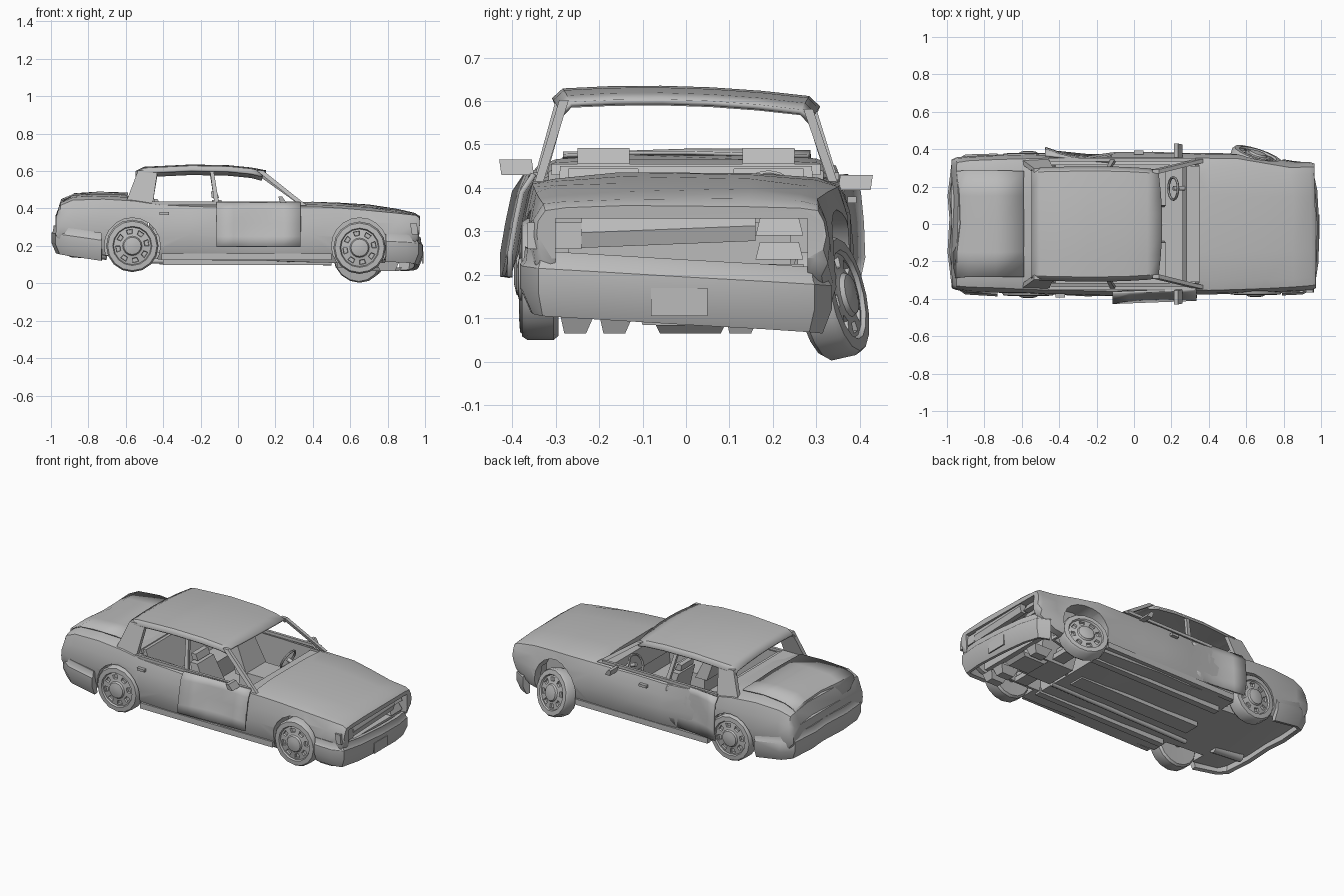
import bpy, bmesh, math, random
from mathutils import Vector, Matrix

random.seed(4)
if "Cube" in bpy.data.objects:
    bpy.data.objects.remove(bpy.data.objects["Cube"])

grey = bpy.data.materials.new("plain grey")
grey.use_nodes = True
grey.diffuse_color = (0.5, 0.5, 0.5, 1)
grey.node_tree.nodes["Principled BSDF"].inputs["Base Color"].default_value = (0.5, 0.5, 0.5, 1)


def activate(ob):
    bpy.ops.object.select_all(action='DESELECT')
    ob.select_set(True)
    bpy.context.view_layer.objects.active = ob


def finish(name, bm, angle=35):
    bmesh.ops.recalc_face_normals(bm, faces=bm.faces)
    mesh = bpy.data.meshes.new(name)
    bm.to_mesh(mesh)
    bm.free()
    ob = bpy.data.objects.new(name, mesh)
    bpy.context.collection.objects.link(ob)
    mesh.materials.append(grey)
    activate(ob)
    bpy.ops.object.shade_smooth_by_angle(angle=math.radians(angle))
    return ob


def loft(name, rings, closed=True, angle=35):
    """Skin a row of point rings; closed rings get end caps."""
    bm = bmesh.new()
    rows = [[bm.verts.new(p) for p in ring] for ring in rings]
    n = len(rows[0])
    for a, b in zip(rows, rows[1:]):
        for i in range(n if closed else n - 1):
            j = (i + 1) % n
            bm.faces.new((a[i], a[j], b[j], b[i]))
    if closed:
        bm.faces.new(rows[0])
        bm.faces.new(rows[-1])
    return finish(name, bm, angle)


def apply_modifier(ob, kind, **settings):
    mod = ob.modifiers.new(kind.lower(), kind)
    for key, value in settings.items():
        setattr(mod, key, value)
    activate(ob)
    bpy.ops.object.modifier_apply(modifier=mod.name)


def sheet(name, rows, thickness):
    ob = loft(name, rows, closed=False)
    apply_modifier(ob, 'SOLIDIFY', thickness=thickness, offset=0)


def block(name, low, high):
    """Tapered block from two rectangles (x0, x1, y0, y1, z)."""
    return loft(name, [[(a, c, z), (b, c, z), (b, d, z), (a, d, z)]
                       for a, b, c, d, z in (low, high)])


def box(name, x0, x1, y0, y1, z0, z1):
    return block(name, (x0, x1, y0, y1, z0), (x0, x1, y0, y1, z1))


def rod(name, a, b, radius, sides=8):
    a, b = Vector(a), Vector(b)
    turn = (b - a).to_track_quat('Z', 'Y')
    circle = [turn @ Vector((radius * math.cos(t), radius * math.sin(t), 0))
              for t in (math.tau * i / sides for i in range(sides))]
    return loft(name, [[p + c for c in circle] for p in (a, b)], angle=50)


def cut(ob, cutter):
    apply_modifier(ob, 'BOOLEAN', object=cutter, operation='DIFFERENCE', solver='EXACT')
    bpy.data.objects.remove(cutter)


# Dents: centre, radius, push
dents = [((0.1, -0.38, 0.3), 0.2, (0, 0.035, 0)), ((-0.3, 0.38, 0.3), 0.17, (0, -0.035, 0)),
         ((0.84, 0.36, 0.33), 0.22, (-0.02, -0.05, 0)), ((-0.98, 0.05, 0.4), 0.2, (0.03, 0, 0)),
         ((0.7, 0.1, 0.41), 0.2, (0, 0, 0.012))]


def dent(p):
    p = Vector(p)
    move = Vector()
    for centre, radius, push in dents:
        move += Vector(push) * max(0, 1 - (p - Vector(centre)).length / radius)
    return p + move + Vector([random.uniform(-0.003, 0.003) for _ in range(3)])


# Lower body: stations of (x, half width, bottom, top)
stations = [(-0.975, .345, .24, .36), (-0.95, .355, .2, .435), (-0.88, .365, .17, .465),
            (-0.72, .37, .15, .472), (-0.56, .375, .14, .465), (-0.42, .378, .13, .44),
            (-0.25, .385, .125, .435), (-0.1, .385, .12, .43), (0.1, .385, .12, .43),
            (0.25, .382, .115, .43), (0.4, .378, .11, .43), (0.55, .375, .11, .422),
            (0.7, .37, .11, .41), (0.85, .365, .14, .39), (0.95, .355, .2, .373),
            (0.97, .345, .24, .357)]
half = [(0.4, 1.01), (0.8, .98), (0.93, .93), (0.985, .72), (1, .45), (0.97, .15), (0.9, 0), (0.45, 0)]
section = half + [(-y, z) for y, z in reversed(half)]
body = loft("lower_body", [[dent((x, w * y, b + (t - b) * z)) for y, z in section]
                           for x, w, b, t in stations])
cut(body, block("cabin_space", (-0.48, 0.33, -0.315, 0.315, 0.165), (-0.48, 0.36, -0.315, 0.315, 0.6)))
cut(body, box("nose_space", 0.79, 1.2, -0.3, 0.28, 0.05, 0.33))
cut(body, box("engine_space", 0.49, 0.8, -0.225, 0.225, 0.05, 0.34))
for x, z in ((-0.565, 0.2), (0.65, 0.2)):
    for side in (-1, 1):
        cut(body, rod("arch_space", (x, side * 0.24, z), (x, side * 0.6, z), 0.15, 20))
activate(body)
bpy.ops.object.shade_smooth_by_angle(angle=math.radians(35))

# Raised boot lid
sheet("boot_lid", [[dent((x, y, z - .06 * y * y)) for y in (-.285, -.15, 0, .15, .285)]
                   for x, z in ((-.965, .37), (-.945, .447), (-.88, .477), (-.74, .485), (-.59, .48))], .008)

# Roof, leaning slightly to its left
roof_rows = [(-0.545, .275, .594), (-0.5, .285, .616), (-0.25, .29, .628),
             (-0.05, .287, .624), (0.07, .28, .612), (0.13, .272, .597)]
sheet("roof", [[(x + .02 * (1 - f * f) * (x > .1), w * f, z - .014 * f * f - .009 * f - (.02 if abs(f) > 1 else 0))
                for f in (-1.05, -.97, -.6, -.2, .2, .6, .97, 1.05)] for x, w, z in roof_rows], 0.012)

# Pillars, sills, mirrors and door handles on both sides
for side, label in ((1, "left"), (-1, "right")):
    def y(a, b):
        return tuple(sorted((side * a, side * b)))
    top = .592 - .01 * side
    block(f"{label}_front_pillar", (0.335, 0.37, *y(.328, .348), .415), (0.1, 0.135, *y(.27, .292), top))
    block(f"{label}_middle_pillar", (-0.125, -0.1, *y(.33, .35), .42), (-0.15, -0.13, *y(.28, .3), top))
    block(f"{label}_rear_pillar", (-0.6, -0.455, *y(.32, .345), .43), (-0.535, -0.43, *y(.272, .298), top))
    box(f"{label}_sill", -0.41, 0.5, *y(.345, .375), .125, .16)
    box(f"{label}_belt_trim", -0.46, 0.33, *y(.335, .352), .418, .436)
    zm = 0.43 if side < 0 else 0.395
    block(f"{label}_mirror", (0.225, 0.26, *y(.35, .425), zm), (0.215, 0.235, *y(.355, .43), zm + .035))
    rod(f"{label}_lower_arm", (0.65, side * .08, .15), (0.65, side * .3, .16), .018)
box("right_door_handle", -.42, -.37, -.392, -.372, .365, .38)
box("left_door_handle", .0, .05, .372, .392, .365, .38)


# Doors forced out of their openings
def door(name, x0, x1, y_rear, y_front, profile, push):
    side = 1 if y_rear > 0 else -1
    rows = []
    for z, bulge in profile:
        row = []
        for i in range(6):
            f = i / 5
            y = y_rear + (y_front - y_rear) * f + side * (bulge - push * math.sin(math.pi * f) * (.22 < z < .4))
            row.append((x0 + (x1 - x0) * f, y, z))
        rows.append(row)
    sheet(name, rows, 0.012)


door("right_front_door", -0.115, 0.335, -0.392, -0.375,
     ((.195, .03), (.25, .03), (.32, .018), (.39, .003), (.432, -.025)), 0.022)
door("left_rear_door", -0.475, -0.12, 0.392, 0.355,
     ((.17, .0), (.24, .015), (.32, .012), (.39, .005), (.43, -.025)), 0.03)


# Bumpers swept round the corners
def bumper(name, path):
    shape = [(-.03, .068), (.0, .075), (.004, .045), (.012, .035), (.012, -.02), (-.012, -.075), (-.035, -.07)]
    pts = [Vector(p) for p in path]
    rings = []
    for i, p in enumerate(pts):
        t = pts[min(i + 1, len(pts) - 1)] - pts[max(i - 1, 0)]
        n = Vector((t.y, -t.x, 0)).normalized()
        rings.append([p + n * o + Vector((0, 0, dz)) for o, dz in shape])
    loft(name, rings)


bumper("front_bumper", [(.79, -.37, .19), (.9, -.365, .185), (.955, -.335, .18), (.975, -.2, .172),
                        (.978, .0, .16), (.968, .18, .15), (.945, .29, .143), (.88, .325, .14)])
bumper("rear_bumper", [(-.73, .365, .195), (-.9, .36, .22), (-.965, .32, .23), (-.985, .15, .235),
                       (-.975, .03, .235), (-.985, -.15, .235), (-.965, -.32, .23), (-.9, -.365, .22),
                       (-.73, -.375, .195)])
box("front_plate", .985, .992, -.08, .05, .105, .17)

# Broken nose: grille, lamps, radiator and engine
loft("grille", [[(.955, y, z), (.965, y, z + .035), (.945, y, z + .085), (.925, y, z + .085), (.925, y, z)]
                for y, z in ((-.24, .262), (.16, .278))])
block("right_headlamp", (.93, .962, -.365, -.24, .26), (.92, .957, -.365, -.24, .32))
for z in (.235, .29):
    block("left_lamp_bracket", (.82, .94, .16, .27, z), (.84, .92, .17, .26, z + .04))
box("radiator", .83, .86, -.27, .24, .13, .32)
box("bumper_beam", .86, .93, -.3, .27, .19, .225)
block("engine", (.53, .76, -.1, .1, .085), (.52, .78, -.15, .15, .24))
box("front_crossmember", .6, .68, -.22, .22, .1, .13)
block("undertray", (.72, .86, -.06, .08, .065), (.7, .88, -.07, .09, .085))
for y in (-.25, -.16, .13):
    block("bent_bracket", (.76, .84, y - .03, y + .02, .065), (.74, .86, y - .04, y + .04, .11))

# Underside: floor ribs, axle, shaft and exhaust
box("floor_tunnel", -.42, .42, -.05, .05, .1, .14)
for y in (-.24, .24):
    box("floor_rail", -.4, .5, y - .02, y + .02, .098, .13)
rod("rear_axle", (-.565, -.32, .2), (-.565, .32, .2), .025)
rod("drive_shaft", (-.55, 0, .19), (.5, 0, .13), .018)
rod("exhaust_pipe", (.5, -.12, .11), (-.5, -.15, .12), .014)
rod("silencer", (-.7, -.15, .155), (-.9, -.15, .17), .03)

# Cabin: dashboard, seats, steering wheel and shelf
block("dashboard", (.26, .35, -.31, .31, .3), (.28, .365, -.31, .31, .41))
block("rear_shelf", (-.58, -.44, -.31, .31, .43), (-.58, -.45, -.31, .31, .455))
block("rear_bench", (-.44, -.22, -.3, .3, .165), (-.44, -.23, -.29, .29, .27))
block("rear_backrest", (-.45, -.35, -.3, .3, .26), (-.48, -.43, -.29, .29, .45))
for y in (-.19, .19):
    block("seat_cushion", (-.06, .16, y - .1, y + .1, .165), (-.06, .17, y - .09, y + .09, .27))
    block("seat_backrest", (-.08, .0, y - .1, y + .1, .25), (-.14, -.09, y - .08, y + .08, .445))
    block("headrest", (-.14, -.1, y - .06, y + .06, .455), (-.145, -.115, y - .06, y + .06, .492))
bpy.ops.mesh.primitive_torus_add(location=(.21, .19, .38), rotation=(0, math.radians(-65), 0), major_radius=.06,
                                 minor_radius=.007, major_segments=16, minor_segments=6)
bpy.context.object.name = "steering_wheel"
bpy.context.object.data.materials.append(grey)
rod("steering_column", (.21, .19, .38), (.31, .19, .34), .012)


# Wheels: lathed tyre and rim with sunken slots
def wheel(name, location, toe, camber, side):
    profile = [(.06, -.04), (.13, -.042), (.14, -.03), (.14, .03), (.132, .042), (.105, .044),
               (.1, .034), (.09, .036), (.066, .036), (.052, .04), (.046, .05), (.02, .056)]
    bm = bmesh.new()
    n = 16
    rings = [[bm.verts.new((r * math.cos(math.tau * i / n), w, r * math.sin(math.tau * i / n)))
              for i in range(n)] for r, w in profile]
    slots = []
    for k, (a, b) in enumerate(zip(rings, rings[1:])):
        for i in range(n):
            face = bm.faces.new((a[i], a[(i + 1) % n], b[(i + 1) % n], b[i]))
            if k == 7 and i % 2:
                slots.append(face)
    bm.faces.new(rings[0])
    bm.faces.new(rings[-1])
    bmesh.ops.recalc_face_normals(bm, faces=bm.faces)
    bmesh.ops.inset_individual(bm, faces=slots, thickness=.003, depth=-.012)
    if side < 0:
        bmesh.ops.rotate(bm, verts=bm.verts, matrix=Matrix.Rotation(math.pi, 3, 'Z'))
    turn = Matrix.Rotation(math.radians(toe), 4, 'Z') @ Matrix.Rotation(math.radians(camber), 4, 'X')
    bm.transform(Matrix.Translation(location) @ turn)
    finish(name, bm)


wheel("right_rear_wheel", (-.565, -.34, .2), 0, 0, -1)
wheel("left_rear_wheel", (-.565, .335, .2), 0, 0, 1)
wheel("right_front_wheel", (.65, -.335, .19), 0, 0, -1)
wheel("left_front_wheel", (.65, .335, .146), -18, 12, 1)
